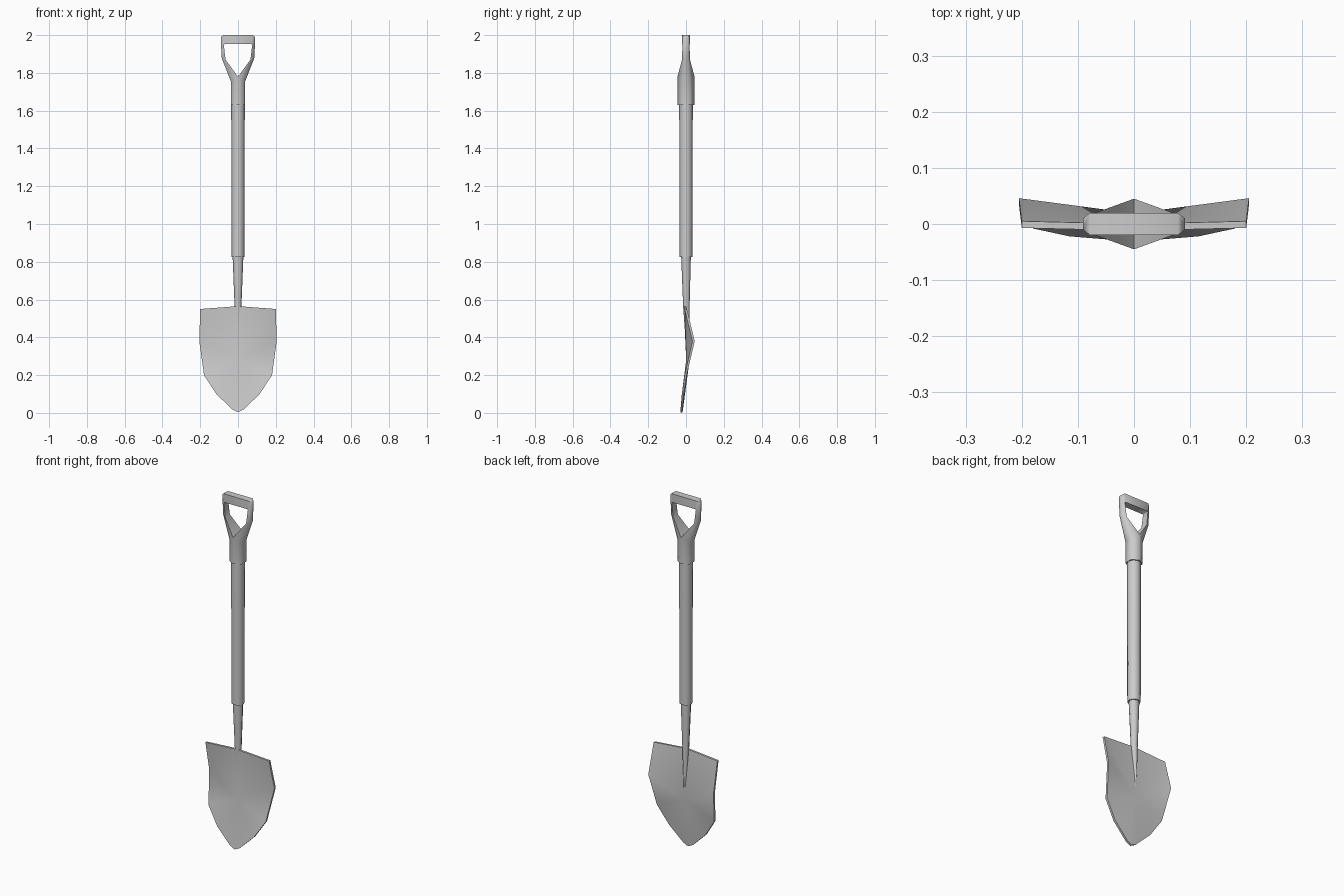
import bpy, bmesh, math

if "Cube" in bpy.data.objects:
    bpy.data.objects.remove(bpy.data.objects["Cube"])


def finish(name, bm, angle, mirror=False):
    bmesh.ops.recalc_face_normals(bm, faces=bm.faces[:])
    me = bpy.data.meshes.new(name)
    bm.to_mesh(me)
    bm.free()
    ob = bpy.data.objects.new(name, me)
    bpy.context.collection.objects.link(ob)
    bpy.context.view_layer.objects.active = ob
    ob.select_set(True)
    if mirror:
        m = ob.modifiers.new("mirror", 'MIRROR')
        m.merge_threshold = 0.0005
        bpy.ops.object.modifier_apply(modifier=m.name)
    bpy.ops.object.shade_smooth_by_angle(angle=math.radians(angle))
    ob.select_set(False)
    return ob


def tube(name, rings, sides):
    # rings: (z, y centre, x radius, y radius)
    bm = bmesh.new()
    loops = []
    for z, yc, rx, ry in rings:
        loops.append([bm.verts.new((rx * math.cos(2 * math.pi * i / sides),
                                    yc + ry * math.sin(2 * math.pi * i / sides), z))
                      for i in range(sides)])
    for a, b in zip(loops, loops[1:]):
        for i in range(sides):
            j = (i + 1) % sides
            bm.faces.new((a[i], a[j], b[j], b[i]))
    bm.faces.new(loops[0])
    bm.faces.new(loops[-1])
    return finish(name, bm, 50)


# Blade: half outline fanned around the belly point, front and back skins
outline = [(0, -.012, .565), (.20, -.007, .55), (.205, .034, .38), (.18, -.008, .2),
           (.115, -.022, .1), (.03, -.029, .018), (0, -.03, .003)]
bm = bmesh.new()
skins = []
for dy in (0, .012):
    rim = [bm.verts.new((x, y + dy, z)) for x, y, z in outline]
    hub = bm.verts.new((0, .001 + dy * 1.5, .28))
    for a, b in zip(rim, rim[1:]):
        bm.faces.new((hub, a, b))
    skins.append(rim)
front, back = skins
for i in range(len(outline) - 1):
    bm.faces.new((front[i], front[i + 1], back[i + 1], back[i]))
finish("blade", bm, 50, mirror=True)

# Neck socket running down into the blade, then the shaft
tube("neck", [(.30, .010, .004, .006), (.56, .002, .018, .017), (.84, 0, .029, .026)], 8)
tube("shaft", [(.825, 0, .034, .034), (1.66, 0, .036, .036)], 8)

# D-handle: half chain of sections (inner x, half depth, z / outer x, half depth, z)
sections = [((0, .045, 1.63), (.038, .023, 1.63)),
            ((0, .045, 1.78), (.038, .023, 1.755)),
            ((.066, .021, 1.87), (.087, .010, 1.88)),
            ((.075, .019, 1.948), (.091, .010, 1.99)),
            ((.072, .02, 1.952), (.078, .02, 2.0)),
            ((0, .02, 1.952), (0, .02, 2.0))]
bm = bmesh.new()
rows = []
for (xi, di, zi), (xo, do, zo) in sections:
    rows.append([bm.verts.new(p) for p in ((xi, -di, zi), (xo, -do, zo),
                                           (xo, do, zo), (xi, di, zi))])
bm.faces.new(rows[0])
for n, (a, b) in enumerate(zip(rows, rows[1:])):
    for i in range(4):
        if n == 0 and i == 3:
            continue  # centre plane stays open for the mirror
        j = (i + 1) % 4
        bm.faces.new((a[i], a[j], b[j], b[i]))
finish("handle_grip", bm, 62, mirror=True)
